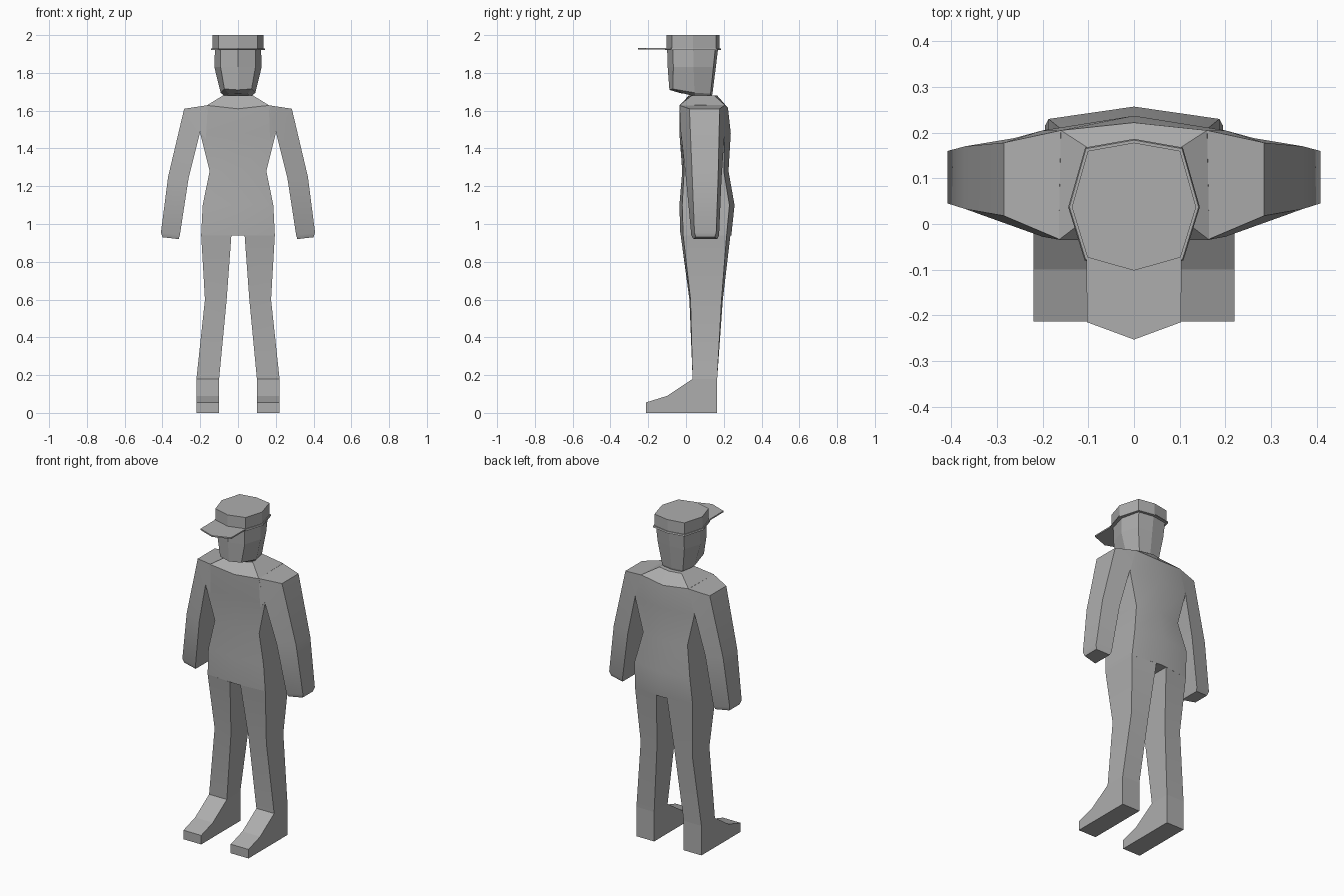
import bpy
import bmesh
from math import radians

cube = bpy.data.objects.get("Cube")
if cube:
    bpy.data.objects.remove(cube)

grey = bpy.data.materials.new("plain grey")
grey.use_nodes = True
colour = (0.42, 0.42, 0.42, 1)
grey.diffuse_color = colour
grey.node_tree.nodes["Principled BSDF"].inputs["Base Color"].default_value = colour


def loft(name, rings, smooth=True):
    """Skin a list of equal rings of points and cap both ends."""
    bm = bmesh.new()
    loops = [[bm.verts.new(p) for p in ring] for ring in rings]
    n = len(loops[0])
    for a, b in zip(loops, loops[1:]):
        for i in range(n):
            j = (i + 1) % n
            bm.faces.new((a[i], a[j], b[j], b[i]))
    bm.faces.new(loops[0])
    bm.faces.new(loops[-1])
    bmesh.ops.recalc_face_normals(bm, faces=bm.faces)
    mesh = bpy.data.meshes.new(name)
    bm.to_mesh(mesh)
    bm.free()
    mesh.materials.append(grey)
    obj = bpy.data.objects.new(name, mesh)
    bpy.context.collection.objects.link(obj)
    if smooth:
        bpy.ops.object.select_all(action='DESELECT')
        obj.select_set(True)
        bpy.context.view_layer.objects.active = obj
        bpy.ops.object.shade_smooth_by_angle(angle=radians(30))
    return obj


def mirrored(half):
    """Close a half ring, running front centre to back centre, across x = 0."""
    return half + [(-x, y, z) for x, y, z in reversed(half[1:-1])]


def flipped(rings, side):
    return [[(x * side, y, z) for x, y, z in ring] for ring in rings]


# Torso: height, half width, front centre, front side, back side, back centre
torso = [
    (0.94, 0.195, -0.03, -0.015, 0.215, 0.24),
    (1.10, 0.187, -0.035, -0.02, 0.23, 0.257),
    (1.28, 0.15, -0.02, -0.01, 0.20, 0.225),
    (1.48, 0.20, -0.035, -0.025, 0.205, 0.237),
]
rings = [mirrored([(0, fc, z), (w, fs, z), (w, bs, z), (0, bc, z)])
         for z, w, fc, fs, bs, bc in torso]
# Sloping shoulder line and neck
rings.append(mirrored([(0, -0.035, 1.61), (0.165, -0.035, 1.628),
                       (0.16, 0.205, 1.63), (0, 0.222, 1.615)]))
rings.append(mirrored([(0, 0.015, 1.68), (0.08, 0.03, 1.68),
                       (0.075, 0.15, 1.68), (0, 0.165, 1.68)]))
loft("torso", rings)

# Arm: outer x, z, front, back, then inner x, z, front, back
arm = [
    (0.16, 1.629, -0.035, 0.205, 0.17, 1.45, -0.025, 0.205),
    (0.285, 1.61, 0.018, 0.178, 0.20, 1.49, -0.028, 0.205),
    (0.37, 1.25, 0.033, 0.17, 0.262, 1.24, 0.0, 0.188),
    (0.408, 0.955, 0.045, 0.16, 0.308, 0.94, 0.028, 0.175),
    (0.40, 0.93, 0.053, 0.152, 0.314, 0.92, 0.04, 0.165),
]
arm_rings = [[(xo, fo, zo), (xo, bo, zo), (xi, bi, zi), (xi, fi, zi)]
             for xo, zo, fo, bo, xi, zi, fi, bi in arm]

# Leg: height, inner x, outer x, inner front, outer front, outer back, inner back
leg = [
    (0.94, 0.035, 0.195, -0.028, -0.015, 0.215, 0.235),
    (0.60, 0.06, 0.175, 0.018, 0.024, 0.188, 0.195),
    (0.18, 0.10, 0.22, 0.035, 0.035, 0.165, 0.165),
]
leg_rings = [[(xi, fi, z), (xo, fo, z), (xo, bo, z), (xi, bi, z)]
             for z, xi, xo, fi, fo, bo, bi in leg]

# Foot: side profile extruded across the width
foot = [(0.165, 0), (-0.213, 0), (-0.213, 0.055), (-0.10, 0.09),
        (0.035, 0.18), (0.165, 0.18)]
foot_rings = [[(x, y, z) for y, z in foot] for x in (0.10, 0.22)]

for label, side in (("left", 1), ("right", -1)):
    loft(label + "_arm", flipped(arm_rings, side))
    loft(label + "_leg", flipped(leg_rings, side))
    loft(label + "_foot", flipped(foot_rings, side), smooth=False)

# Head: jaw, cheeks and brow
loft("head", [
    mirrored([(0, -0.02, 1.69), (0.05, -0.01, 1.69), (0.07, 0.05, 1.675),
              (0.055, 0.125, 1.67), (0, 0.135, 1.67)]),
    mirrored([(0, -0.088, 1.71), (0.072, -0.07, 1.715), (0.092, 0.045, 1.695),
              (0.07, 0.13, 1.69), (0, 0.14, 1.69)]),
    mirrored([(0, -0.097, 1.83), (0.092, -0.067, 1.83), (0.125, 0.04, 1.83),
              (0.09, 0.145, 1.83), (0, 0.158, 1.83)]),
    mirrored([(0, -0.10, 1.93), (0.092, -0.07, 1.93), (0.122, 0.04, 1.93),
              (0.095, 0.155, 1.93), (0, 0.17, 1.93)]),
], smooth=False)


def cap_ring(scale, z):
    outline = [(0, -0.102), (0.102, -0.073), (0.136, 0.037),
               (0.101, 0.16), (0, 0.178)]
    return mirrored([(x * scale, 0.037 + (y - 0.037) * scale, z)
                     for x, y in outline])


# Cap crown with a slim rim, and a flat peak
loft("cap_crown", [cap_ring(1.0, 1.93), cap_ring(1.0, 2.0)], smooth=False)
loft("cap_rim", [cap_ring(1.06, 1.921), cap_ring(1.04, 1.93)], smooth=False)
loft("cap_peak", [mirrored([(0, -0.253, z), (0.103, -0.215, z),
                            (0.104, -0.07, z), (0, -0.07, z)])
                  for z in (1.923, 1.931)], smooth=False)
